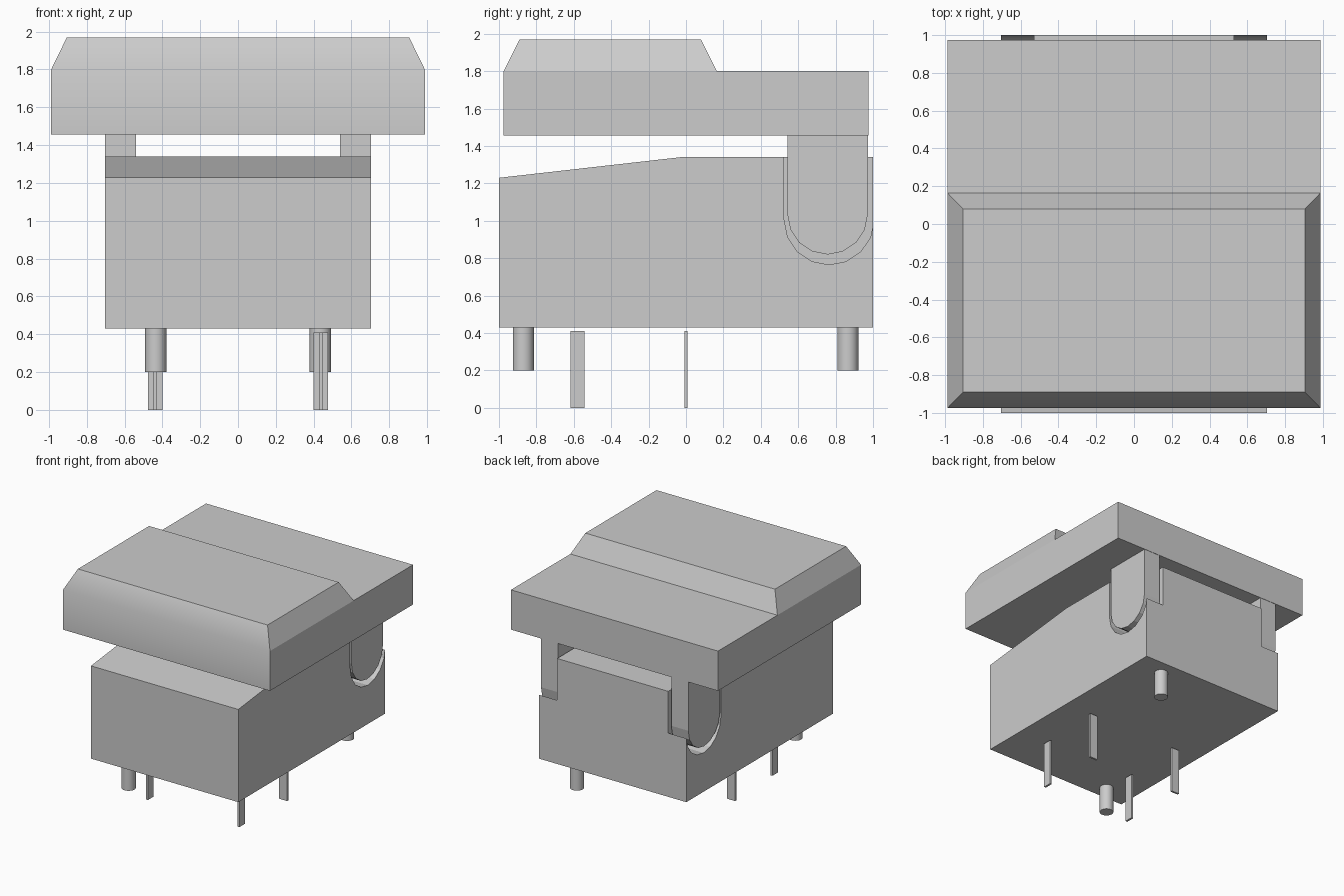
import bpy
import bmesh
import math

old = bpy.data.objects.get("Cube")
if old:
    bpy.data.objects.remove(old, do_unlink=True)

grey = bpy.data.materials.new("light_grey")
grey.use_nodes = True
grey.diffuse_color = (0.604, 0.604, 0.604, 1)
grey.node_tree.nodes["Principled BSDF"].inputs["Base Color"].default_value = grey.diffuse_color


def add_object(name, bm):
    bmesh.ops.recalc_face_normals(bm, faces=bm.faces)
    mesh = bpy.data.meshes.new(name)
    bm.to_mesh(mesh)
    bm.free()
    mesh.materials.append(grey)
    obj = bpy.data.objects.new(name, mesh)
    bpy.context.collection.objects.link(obj)
    return obj


def prism_mesh(profile, x0, x1):
    """Extrude a (y, z) outline from x0 to x1."""
    bm = bmesh.new()
    face = bm.faces.new([bm.verts.new((x0, y, z)) for y, z in profile])
    new = bmesh.ops.extrude_face_region(bm, geom=[face])["geom"]
    moved = [v for v in new if isinstance(v, bmesh.types.BMVert)]
    bmesh.ops.translate(bm, verts=moved, vec=(x1 - x0, 0, 0))
    return bm


def tongue(cy, cz, radius, top, steps=8):
    """U-shaped outline: half circle below, straight sides up to top."""
    arc = [(cy + radius * math.cos(math.pi * (1 + i / steps)),
            cz + radius * math.sin(math.pi * (1 + i / steps)))
           for i in range(steps + 1)]
    return [(cy - radius, top)] + arc + [(cy + radius, top)]


def box(name, x, y, z0, z1, wx, wy):
    outline = [(y - wy / 2, z0), (y + wy / 2, z0), (y + wy / 2, z1), (y - wy / 2, z1)]
    return add_object(name, prism_mesh(outline, x - wx / 2, x + wx / 2))


# Housing with a gently sloped front top
housing = add_object("housing", prism_mesh(
    [(-1, 0.43), (1, 0.43), (1, 1.34), (-0.03, 1.34), (-1, 1.23)], -0.703, 0.703))

# Rounded slots in the rear sides, and the cap legs that slide in them
for side, word in ((1, "left"), (-1, "right")):
    cutter = add_object("slot_cutter", prism_mesh(
        tongue(0.765, 1.005, 0.24, 1.6), side * 0.53, side * 0.9))
    cutter.hide_render = True
    cut = housing.modifiers.new("slot", "BOOLEAN")
    cut.operation = "DIFFERENCE"
    cut.solver = "EXACT"
    cut.object = cutter
    bpy.context.view_layer.objects.active = housing
    bpy.ops.object.modifier_apply(modifier=cut.name)
    bpy.data.objects.remove(cutter, do_unlink=True)
    add_object(word + "_cap_leg", prism_mesh(
        tongue(0.757, 1.035, 0.215, 1.46), side * 0.54, side * 0.703))

# Cap: wide plate with a raised, tapered front pad
bm = prism_mesh([(-0.975, 1.457), (0.975, 1.457), (0.975, 1.8), (0.165, 1.8),
                 (0.08, 1.97), (-0.89, 1.97), (-0.975, 1.8)], -0.988, 0.988)
for v in bm.verts:
    if v.co.z > 1.9:
        v.co.x *= 0.905 / 0.988
for side in (-1, 1):
    ends = [v for v in bm.verts
            if v.co.x * side > 0 and abs(v.co.z - 1.8) < 0.01 and v.co.y < 0.5]
    bmesh.ops.connect_verts(bm, verts=ends)
bmesh.ops.recalc_face_normals(bm, faces=bm.faces)
for f in bm.faces:
    f.smooth = True
for e in bm.edges:
    across = abs(e.verts[0].co.x - e.verts[1].co.x) > 1
    e.smooth = across and e.calc_face_angle(0) < math.radians(30)
add_object("cap", bm)

# Two round locating posts
for name, x, y in (("front_post", -0.435, -0.87), ("rear_post", 0.435, 0.865)):
    bpy.ops.mesh.primitive_cylinder_add(vertices=32, radius=0.056, depth=0.23,
                                        location=(x, y, 0.315))
    post = bpy.context.object
    post.name = name
    post.data.materials.append(grey)
    bpy.ops.object.shade_smooth_by_angle()

# Four flat contact pins, front pair turned edge-on
for side, word in ((1, "left"), (-1, "right")):
    box(word + "_front_pin", side * 0.437, -0.58, 0, 0.41, 0.018, 0.076)
    box(word + "_middle_pin", side * 0.437, 0, 0, 0.41, 0.076, 0.018)
